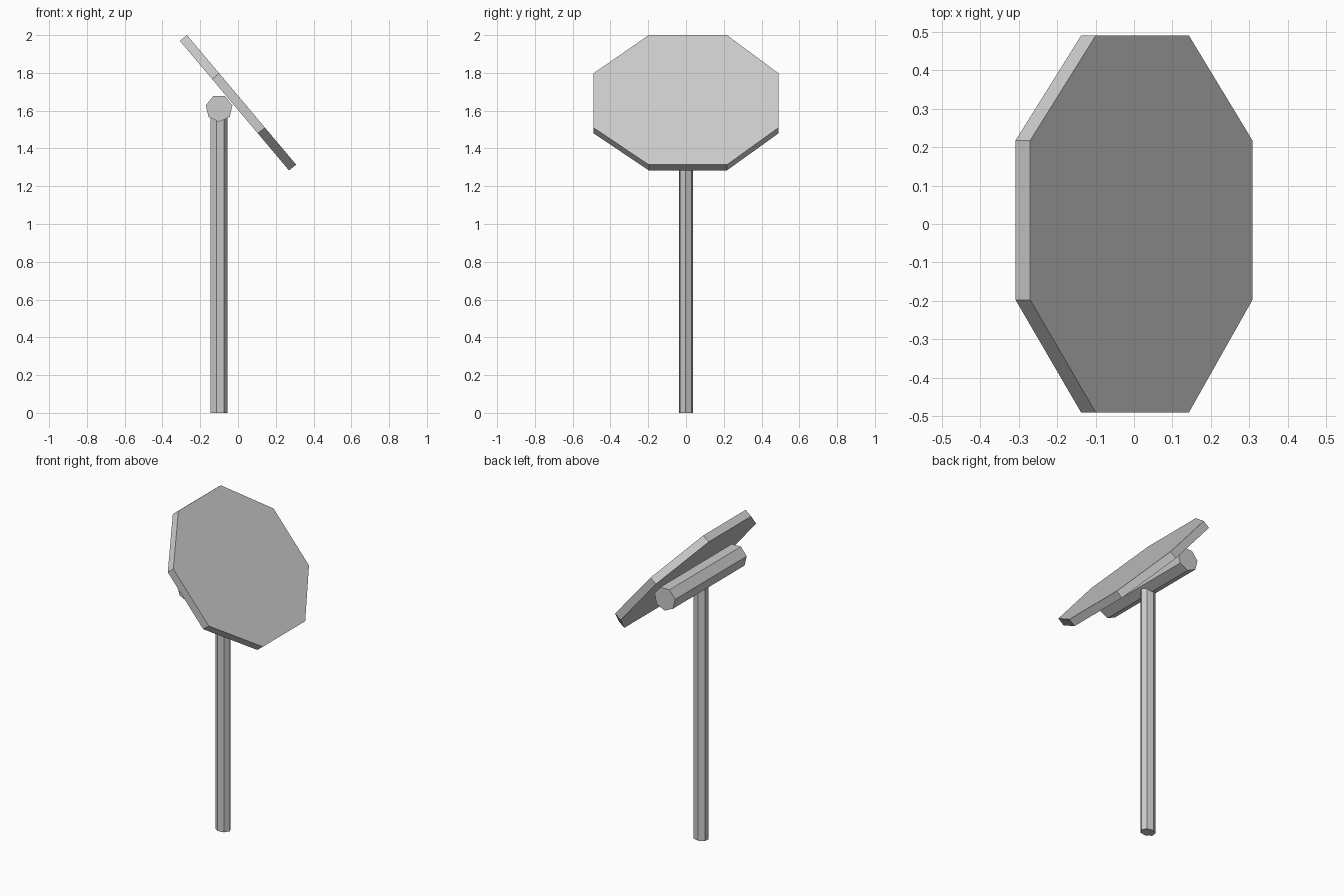
import bpy
from math import cos, sin, radians, pi
from mathutils import Vector

if "Cube" in bpy.data.objects:
    bpy.data.objects.remove(bpy.data.objects["Cube"])


def prism(name, ring, offset):
    """Closed prism: a ring of points swept along an offset vector."""
    n = len(ring)
    verts = [Vector(p) for p in ring] + [Vector(p) + offset for p in ring]
    faces = [tuple(reversed(range(n))), tuple(range(n, 2 * n))]
    faces += [(i, (i + 1) % n, (i + 1) % n + n, i + n) for i in range(n)]
    mesh = bpy.data.meshes.new(name)
    mesh.from_pydata(verts, [], faces)
    obj = bpy.data.objects.new(name, mesh)
    bpy.context.collection.objects.link(obj)
    return obj


def heptagon(start):
    return [(cos(a), sin(a)) for a in (radians(start) + 2 * pi * k / 7 for k in range(7))]


# upright post, slightly flattened seven-sided section
prism("post", [(-0.102 + 0.047 * c, 0.038 * s, 0) for c, s in heptagon(-3)],
      Vector((0, 0, 1.6)))

# horizontal support bar behind the panel
prism("support_bar", [(-0.1 + 0.072 * c, 0.35, 1.612 + 0.072 * s) for c, s in heptagon(-90)],
      Vector((0, -0.70, 0)))

# tilted eight-sided panel: outline as (distance down the slope, y)
top, bottom = Vector((-0.308, 0, 1.97)), Vector((0.27, 0, 1.284))
outline = [(0, -0.197), (0.295, -0.49), (0.714, -0.49), (1, -0.197),
           (1, 0.217), (0.714, 0.49), (0.295, 0.49), (0, 0.217)]
prism("panel", [top.lerp(bottom, t) + Vector((0, y, 0)) for t, y in outline],
      Vector((0.038, 0, 0.03)))
